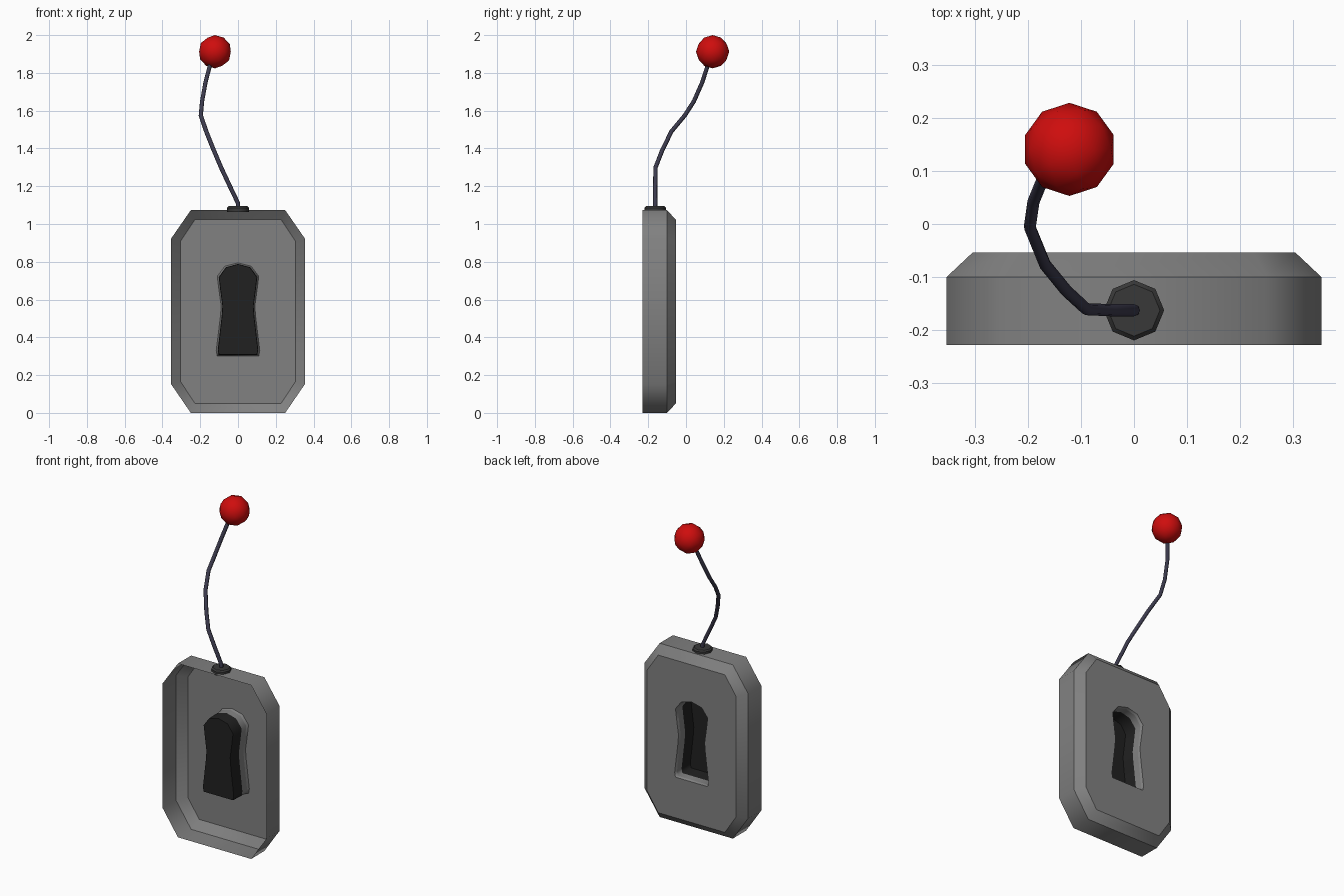
import bpy, bmesh, math
from mathutils import Vector

if "Cube" in bpy.data.objects:
    bpy.data.objects.remove(bpy.data.objects["Cube"])


def mat(name, rgb):
    m = bpy.data.materials.new(name)
    m.diffuse_color = (*rgb, 1)
    m.use_nodes = True
    m.node_tree.nodes["Principled BSDF"].inputs["Base Color"].default_value = m.diffuse_color
    return m


GREY = mat("mid grey", (0.22, 0.22, 0.22))
BLACK = mat("near black", (0.015, 0.015, 0.015))
CHARCOAL = mat("charcoal", (0.04, 0.04, 0.04))
CORD = mat("blue grey", (0.045, 0.043, 0.075))
RED = mat("red", (0.62, 0.004, 0.004))


def finish(name, bm, material, sharp=()):
    bmesh.ops.recalc_face_normals(bm, faces=bm.faces[:])
    for f in bm.faces:
        f.smooth = True
    for e in sharp:
        e.smooth = False
    me = bpy.data.meshes.new(name)
    bm.to_mesh(me)
    bm.free()
    ob = bpy.data.objects.new(name, me)
    bpy.context.collection.objects.link(ob)
    me.materials.append(material)
    return ob


def ring(bm, pts, y):
    """Closed loop of (x, z) points at depth y."""
    vs = [bm.verts.new((x, y, z)) for x, z in pts]
    es = [bm.edges.new((vs[i], vs[(i + 1) % len(vs)])) for i in range(len(vs))]
    return vs, es


def wall(bm, a, b):
    n = len(a)
    for i in range(n):
        j = (i + 1) % n
        bm.faces.new((a[i], a[j], b[j], b[i]))


def mirror(half):
    """Mirror right-hand (x, z) points to a closed outline."""
    return half + [(-x, z) for x, z in reversed(half) if x > 1e-6]


def grow(pts, sx, sz, cz=0.55):
    return [(x * sx, cz + (z - cz) * sz) for x, z in pts]


OUTER = mirror([(0.25, 1.073), (0.354, 0.923), (0.354, 0.152), (0.25, 0.0)])
INNER = mirror([(0.228, 1.023), (0.305, 0.908), (0.305, 0.167), (0.228, 0.05)])
KEY = mirror([(0, 0.787), (0.063, 0.77), (0.1, 0.718), (0.092, 0.65), (0.081, 0.565),
              (0.085, 0.51), (0.105, 0.335), (0.1, 0.308)])
RIM = grow(KEY, 1.1, 1.03)

# hollow plate: open at the front, chamfered back panel with a keyhole opening
bm = bmesh.new()
r0, e0 = ring(bm, OUTER, -0.229)
r1, e1 = ring(bm, OUTER, -0.1)
r2, e2 = ring(bm, INNER, -0.054)
k0, f0 = ring(bm, RIM, -0.054)
bmesh.ops.triangle_fill(bm, use_beauty=True, use_dissolve=False, edges=e2 + f0,
                        normal=Vector((0, 1, 0)))
wall(bm, r0, r1)
wall(bm, r1, r2)
k1, f1 = ring(bm, grow(KEY, 1.04, 1.012), -0.068)
k2, f2 = ring(bm, grow(KEY, 1.02, 1.006), -0.11)
wall(bm, k0, k1)
wall(bm, k1, k2)
finish("lock_plate", bm, GREY, e1 + e2 + f0 + f1)

# dark keyhole pocket, closed towards the front
bm = bmesh.new()
p0, g0 = ring(bm, grow(KEY, 1.02, 1.006), -0.11)
p1, g1 = ring(bm, KEY, -0.192)
wall(bm, p0, p1)
bm.faces.new(p1)
finish("keyhole_pocket", bm, BLACK, g1)

# collar on top of the plate
bm = bmesh.new()
loops = []
for r, z in ((0.057, 1.064), (0.057, 1.086), (0.049, 1.094)):
    loops.append([bm.verts.new((r * math.cos(i * math.pi / 4),
                                -0.163 + r * math.sin(i * math.pi / 4), z)) for i in range(8)])
wall(bm, loops[0], loops[1])
wall(bm, loops[1], loops[2])
bm.faces.new(loops[2])
bm.faces.new(loops[0])
sharp = [e for e in bm.edges if abs(e.verts[0].co.z - e.verts[1].co.z) < 1e-5]
finish("collar", bm, CHARCOAL, sharp)

# bent cord
PATH = [(0, -0.163, 1.07), (0, -0.163, 1.11), (-0.043, -0.163, 1.2), (-0.09, -0.161, 1.3),
        (-0.128, -0.126, 1.39), (-0.168, -0.077, 1.49), (-0.197, -0.006, 1.575),
        (-0.19, 0.042, 1.65), (-0.172, 0.086, 1.75), (-0.138, 0.128, 1.88)]
cu = bpy.data.curves.new("cord_path", "CURVE")
cu.dimensions = "3D"
cu.bevel_depth = 0.0115
cu.bevel_resolution = 2
cu.use_fill_caps = True
sp = cu.splines.new("POLY")
sp.points.add(len(PATH) - 1)
for p, co in zip(sp.points, PATH):
    p.co = (*co, 1)
sp.use_smooth = True
cu.materials.append(CORD)
bpy.context.collection.objects.link(bpy.data.objects.new("cord", cu))

# ball at the end of the cord
bm = bmesh.new()
bmesh.ops.create_icosphere(bm, subdivisions=2, radius=0.088)
bmesh.ops.translate(bm, verts=bm.verts[:], vec=(-0.122, 0.141, 1.912))
finish("ball", bm, RED)
